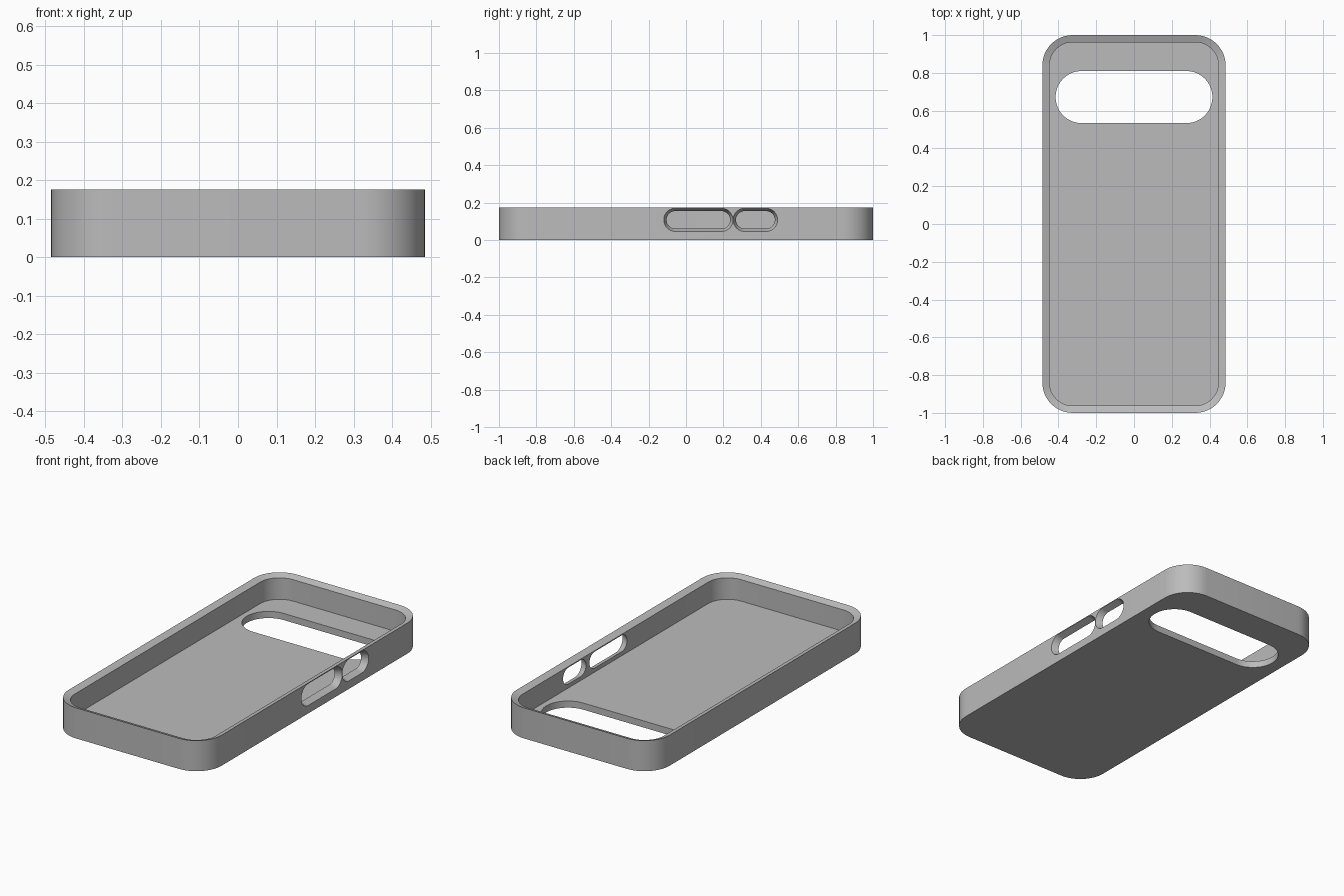
import bpy, bmesh, math

if "Cube" in bpy.data.objects:
    bpy.data.objects.remove(bpy.data.objects["Cube"])

W, L, H = 0.485, 1.0, 0.175       # half width, half length, height
WALL, FLOOR, LIP = 0.038, 0.038, 0.161
R = 0.16                          # outer corner radius

grey = bpy.data.materials.new("soft grey")
grey.diffuse_color = (0.5, 0.5, 0.5, 1)
grey.use_nodes = True
grey.node_tree.nodes["Principled BSDF"].inputs["Base Color"].default_value = grey.diffuse_color


def rounded(hw, hl, r, n=12):
    """Outline of a rounded rectangle, counter-clockwise."""
    pts = []
    for k, (sx, sy) in enumerate([(1, 1), (-1, 1), (-1, -1), (1, -1)]):
        for i in range(n + 1):
            a = math.pi / 2 * (k + i / n)
            p = (sx * (hw - r) + r * math.cos(a), sy * (hl - r) + r * math.sin(a))
            if not pts or math.dist(p, pts[-1]) > 1e-5:
                pts.append(p)
    if math.dist(pts[0], pts[-1]) < 1e-5:
        pts.pop()
    return pts


def loft(name, rings):
    """Skin a list of equal-length 3D rings and cap both ends."""
    bm = bmesh.new()
    vs = [[bm.verts.new(p) for p in ring] for ring in rings]
    n = len(vs[0])
    for a, b in zip(vs, vs[1:]):
        for i in range(n):
            j = (i + 1) % n
            bm.faces.new((a[i], a[j], b[j], b[i]))
    bm.faces.new(vs[0][::-1])
    bm.faces.new(vs[-1])
    bmesh.ops.recalc_face_normals(bm, faces=bm.faces)
    me = bpy.data.meshes.new(name)
    bm.to_mesh(me)
    bm.free()
    me.materials.append(grey)
    ob = bpy.data.objects.new(name, me)
    bpy.context.collection.objects.link(ob)
    return ob


def flat(pts, z):
    return [(x, y, z) for x, y in pts]


# Tray: outer wall, inward sloping lip, inner wall and floor
outer = rounded(W, L, R)
inner = rounded(W - WALL, L - WALL, R - WALL)
case = loft("phone_case", [flat(outer, 0), flat(outer, H), flat(inner, LIP), flat(inner, FLOOR)])

# Camera window through the floor
slot = [(x, y + 0.672) for x, y in rounded(0.415, 0.138, 0.1379, 16)]
cutters = [loft("camera_cutter", [flat(slot, -0.1), flat(slot, 0.1)])]


# Tapered button openings through the right wall
def button(name, yc, half, zc=0.108):
    rings = []
    for x, grow in ((W - WALL - 0.02, 0), (W - WALL + 0.002, 0), (W, 0.015), (W + 0.02, 0.0286)):
        h = 0.047 + grow
        rings.append([(x, yc + u, zc + v) for u, v in rounded(half + grow, h, h - 0.0001, 10)])
    return loft(name, rings)


cutters.append(button("long_button_cutter", 0.066, 0.170))
cutters.append(button("short_button_cutter", 0.371, 0.104))

for c in cutters:
    m = case.modifiers.new(c.name, 'BOOLEAN')
    m.operation, m.solver, m.object = 'DIFFERENCE', 'EXACT', c

# Apply the cuts and remove the helpers
bpy.context.view_layer.objects.active = case
case.select_set(True)
for m in list(case.modifiers):
    bpy.ops.object.modifier_apply(modifier=m.name)
for c in cutters:
    bpy.data.objects.remove(c)
bpy.ops.object.shade_smooth_by_angle(angle=math.radians(15))
